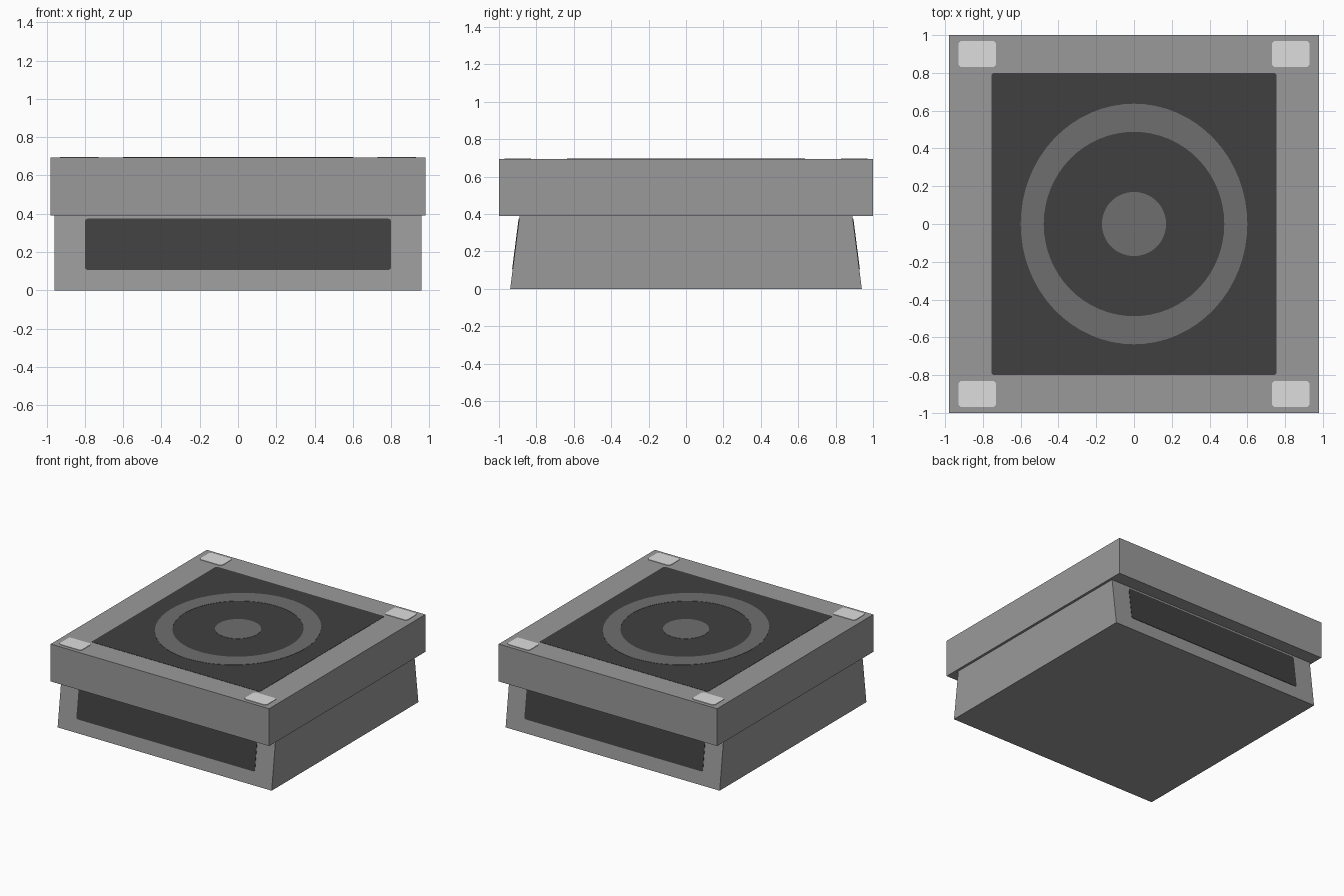
import bpy, bmesh, math
from mathutils import Matrix, Vector

if "Cube" in bpy.data.objects:
    bpy.data.objects.remove(bpy.data.objects["Cube"])


def material(name, srgb):
    v = ((srgb / 255 + 0.055) / 1.055) ** 2.4
    m = bpy.data.materials.new(name)
    m.diffuse_color = (v, v, v, 1)
    m.use_nodes = True
    m.node_tree.nodes["Principled BSDF"].inputs["Base Color"].default_value = m.diffuse_color
    return m


GREY = material("mid grey", 154)
DARK = material("charcoal", 64)
RING = material("dark grey", 111)
LIGHT = material("light grey", 222)


def make(name, bm, mat):
    bmesh.ops.recalc_face_normals(bm, faces=bm.faces)
    me = bpy.data.meshes.new(name)
    bm.to_mesh(me)
    bm.free()
    me.materials.append(mat)
    ob = bpy.data.objects.new(name, me)
    bpy.context.collection.objects.link(ob)
    return ob


def block(name, lower, upper, z0, z1, mat):
    """Box between two half-size rectangles."""
    bm = bmesh.new()
    bmesh.ops.create_cube(bm, size=2)
    for v in bm.verts:
        hx, hy = upper if v.co.z > 0 else lower
        v.co = (v.co.x * hx, v.co.y * hy, z1 if v.co.z > 0 else z0)
    return make(name, bm, mat)


def plate(name, hx, hy, radius, thick, matrix, mat):
    """Thin rounded rectangle standing on its local z = 0."""
    bm = bmesh.new()
    pts = []
    for k, (sx, sy) in enumerate([(1, 1), (-1, 1), (-1, -1), (1, -1)]):
        for i in range(4):
            a = math.radians(90 * k + 30 * i)
            pts.append((sx * (hx - radius) + radius * math.cos(a),
                        sy * (hy - radius) + radius * math.sin(a)))
    f = bm.faces.new([bm.verts.new((x, y, 0)) for x, y in pts])
    ext = bmesh.ops.extrude_face_region(bm, geom=[f])
    up = [g for g in ext["geom"] if isinstance(g, bmesh.types.BMVert)]
    bmesh.ops.translate(bm, verts=up, vec=(0, 0, thick))
    bmesh.ops.transform(bm, matrix=matrix, verts=bm.verts)
    return make(name, bm, mat)


def disc(name, rx, ry, z0, z1, mat, inner=None, n=64):
    """Flat ellipse, or an elliptical ring when inner radii are given."""
    bm = bmesh.new()
    loops = []
    for ax, ay in [(rx, ry)] + ([inner] if inner else []):
        for z in (z0, z1):
            loops.append([bm.verts.new((ax * math.cos(math.tau * i / n),
                                        ay * math.sin(math.tau * i / n), z)) for i in range(n)])
    if inner:
        order = [loops[0], loops[1], loops[3], loops[2], loops[0]]
    else:
        order = [loops[0], loops[1]]
        bm.faces.new(loops[0])
        bm.faces.new(loops[1])
    for a, b in zip(order, order[1:]):
        for i in range(n):
            j = (i + 1) % n
            bm.faces.new((a[i], a[j], b[j], b[i]))
    return make(name, bm, mat)


TOP = 0.693

# body: tapered base and overhanging lid
block("base", (0.96, 0.94), (0.96, 0.89), 0, 0.39, GREY)
block("lid", (0.98, 1.0), (0.98, 1.0), 0.39, TOP, GREY)

# dark panels lying on the sloping front and back
lean = math.atan2(0.05, 0.39)
for name, turn in (("front_panel", 0), ("back_panel", math.pi)):
    z = 0.24
    y = -(0.94 - 0.05 * z / 0.39)
    m = (Matrix.Rotation(turn, 4, 'Z') @ Matrix.Translation((0, y, z))
         @ Matrix.Rotation(math.pi / 2 - lean, 4, 'X'))
    plate(name, 0.80, 0.135, 0.015, 0.003, m, DARK)

# top inlay with ring and centre disc
plate("top_panel", 0.755, 0.80, 0.015, 0.002, Matrix.Translation((0, 0, TOP)), DARK)
disc("ring", 0.60, 0.637, TOP, TOP + 0.004, RING, inner=(0.478, 0.488))
disc("centre_disc", 0.17, 0.17, TOP, TOP + 0.004, RING)

# corner pads
for sx in (-1, 1):
    for sy in (-1, 1):
        side = ("left" if sx < 0 else "right") + "_" + ("front" if sy < 0 else "back")
        plate("corner_pad_" + side, 0.10, 0.07, 0.02, 0.004,
              Matrix.Translation((sx * 0.83, sy * 0.90, TOP)), LIGHT)
